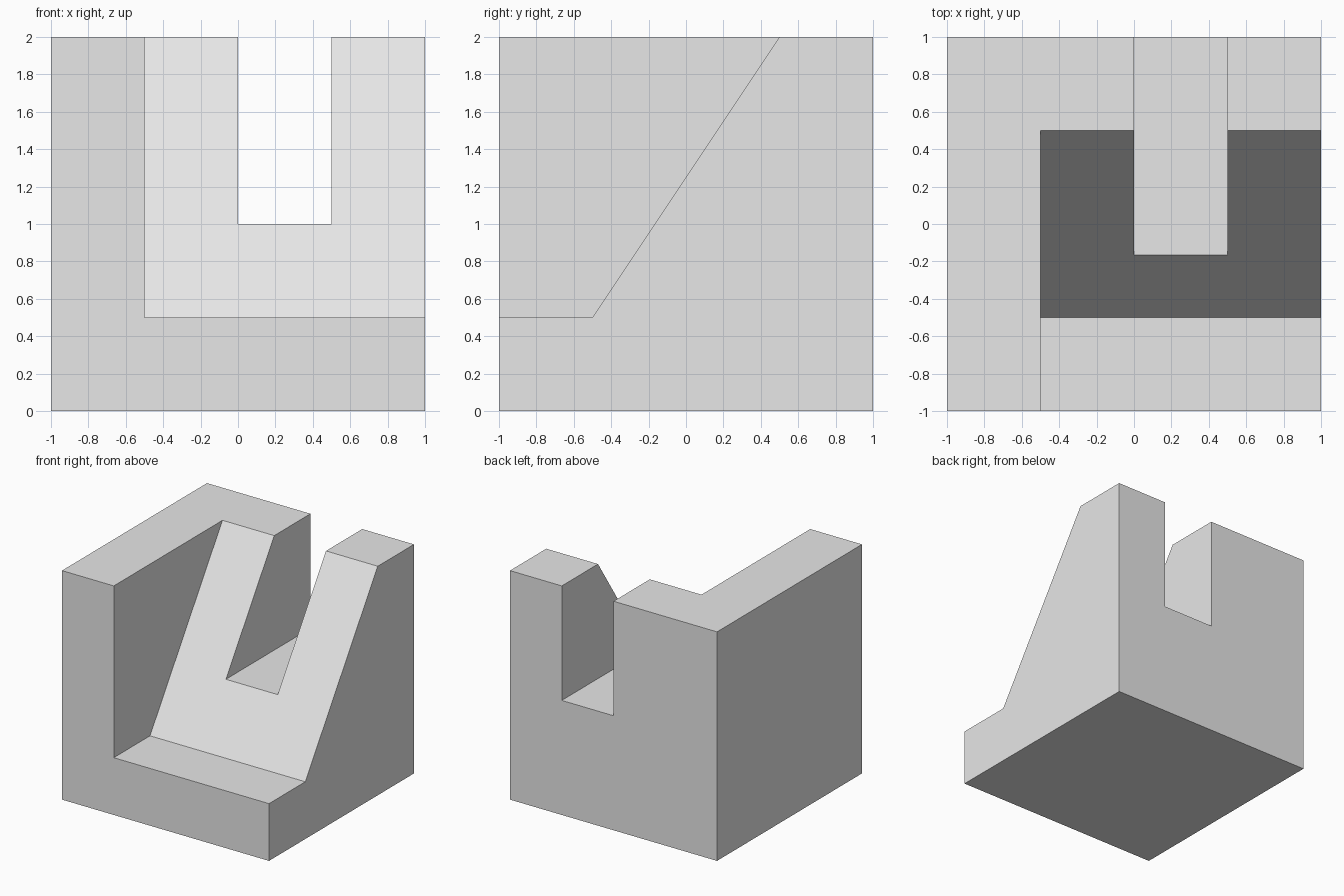
import bpy
import bmesh
from mathutils import Vector

default_cube = bpy.data.objects.get("Cube")
if default_cube:
    bpy.data.objects.remove(default_cube, do_unlink=True)

grey = bpy.data.materials.new("plain grey")
grey.use_nodes = True
grey.diffuse_color = (0.8, 0.8, 0.8, 1)
grey.node_tree.nodes["Principled BSDF"].inputs["Base Color"].default_value = (0.8, 0.8, 0.8, 1)


def prism(name, profile, x0, x1):
    """Extrude a (y, z) profile from x0 to x1."""
    bm = bmesh.new()
    face = bm.faces.new([bm.verts.new((x0, y, z)) for y, z in profile])
    moved = bmesh.ops.extrude_face_region(bm, geom=[face])["geom"]
    verts = [v for v in moved if isinstance(v, bmesh.types.BMVert)]
    bmesh.ops.translate(bm, verts=verts, vec=Vector((x1 - x0, 0, 0)))
    bmesh.ops.recalc_face_normals(bm, faces=bm.faces)
    mesh = bpy.data.meshes.new(name)
    bm.to_mesh(mesh)
    bm.free()
    mesh.materials.append(grey)
    obj = bpy.data.objects.new(name, mesh)
    bpy.context.collection.objects.link(obj)
    return obj


def box_profile(y0, y1, z0, z1):
    return [(y0, z0), (y1, z0), (y1, z1), (y0, z1)]


# Solid block
block = prism("notched_block", box_profile(-1, 1, 0, 2), -1, 1)

# Ramp recess, leaving a side wall and a front step; overshoots the block
run = 1 / 1.5
recess = prism("ramp_cutter",
               [(-2, 0.5), (-0.5, 0.5), (0.5 + run, 3), (-2, 3)], -0.5, 2)

# Slot through the back wall
slot = prism("slot_cutter", box_profile(-2, 2, 1, 3), 0, 0.5)

for cutter in (recess, slot):
    cutter.hide_render = True
    cut = block.modifiers.new(cutter.name, "BOOLEAN")
    cut.operation = "DIFFERENCE"
    cut.solver = "EXACT"
    cut.object = cutter
    bpy.context.view_layer.objects.active = block
    bpy.ops.object.modifier_apply(modifier=cut.name)
    bpy.data.objects.remove(cutter, do_unlink=True)
